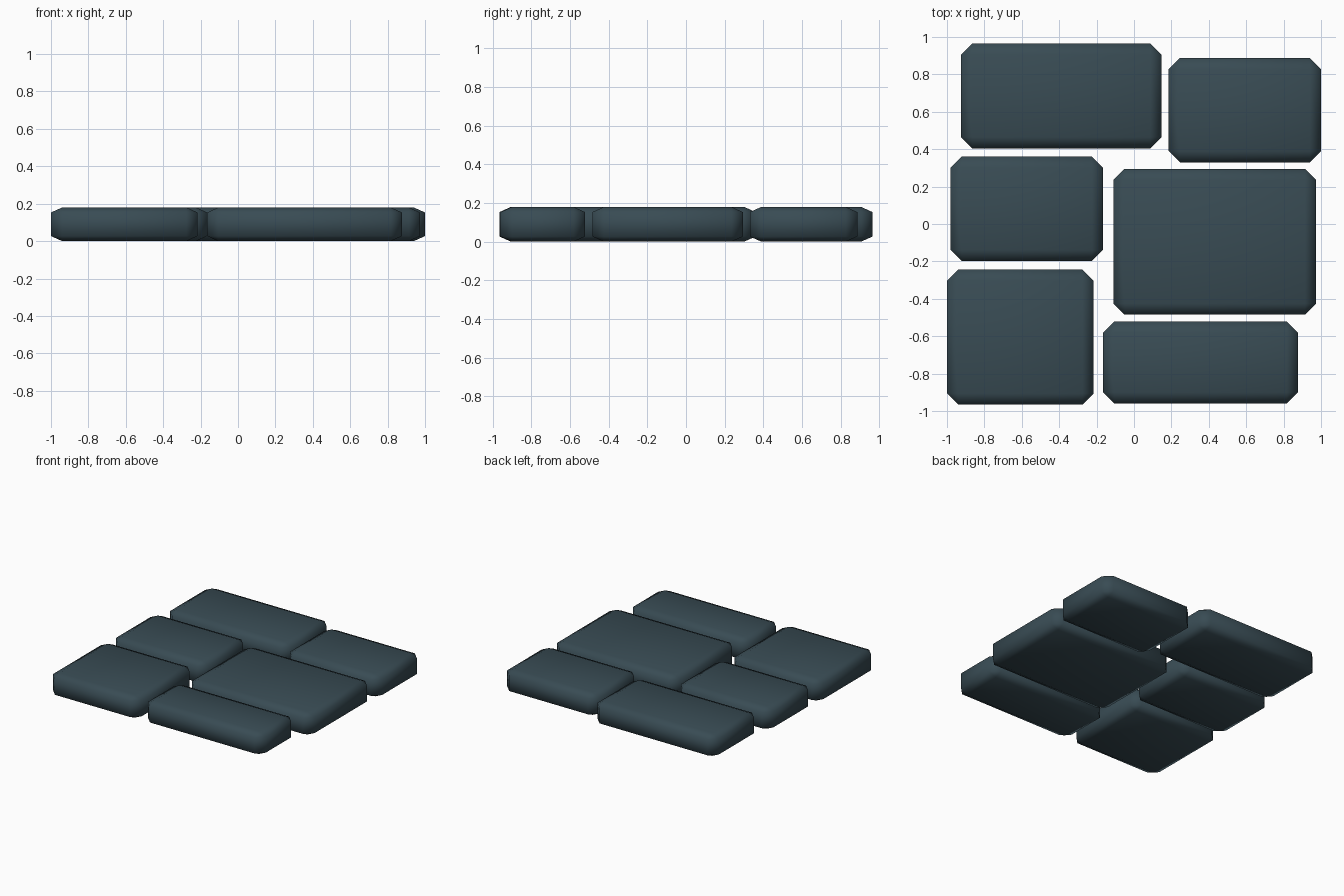
import bpy, bmesh

if "Cube" in bpy.data.objects:
    bpy.data.objects.remove(bpy.data.objects["Cube"])

# Dark slate colour shared by all stones
slate = bpy.data.materials.new("dark_slate")
slate.diffuse_color = (0.040, 0.071, 0.088, 1)
slate.use_nodes = True
slate.node_tree.nodes["Principled BSDF"].inputs["Base Color"].default_value = slate.diffuse_color

HEIGHT = 0.18      # stone thickness
BEVEL = 0.06       # chamfer seen from the top
SQUASH = 0.45      # chamfer is flatter vertically


def paving_stone(name, x0, x1, y0, y1):
    """Chamfered slab, bevelled tall and then squashed to its thickness."""
    h = HEIGHT / SQUASH
    bm = bmesh.new()
    bmesh.ops.create_cube(bm, size=1)
    bmesh.ops.scale(bm, vec=(x1 - x0, y1 - y0, h), verts=bm.verts)
    bmesh.ops.bevel(bm, geom=bm.edges[:], offset=BEVEL, segments=1,
                    affect='EDGES', profile=0.5)
    bmesh.ops.scale(bm, vec=(1, 1, SQUASH), verts=bm.verts)
    bmesh.ops.recalc_face_normals(bm, faces=bm.faces[:])
    for f in bm.faces:
        f.smooth = True
    mesh = bpy.data.meshes.new(name)
    bm.to_mesh(mesh)
    bm.free()
    mesh.materials.append(slate)
    ob = bpy.data.objects.new(name, mesh)
    ob.location = ((x0 + x1) / 2, (y0 + y1) / 2, HEIGHT / 2)
    bpy.context.collection.objects.link(ob)


# Stones: x range, y range
stones = {
    "stone_back_left": (-0.925, 0.147, 0.405, 0.966),
    "stone_back_right": (0.185, 1.0, 0.33, 0.887),
    "stone_middle_left": (-0.982, -0.165, -0.198, 0.361),
    "stone_middle_right": (-0.11, 0.974, -0.485, 0.295),
    "stone_front_left": (-1.0, -0.216, -0.966, -0.243),
    "stone_front_right": (-0.165, 0.877, -0.96, -0.522),
}
for name, ext in stones.items():
    paving_stone(name, *ext)
